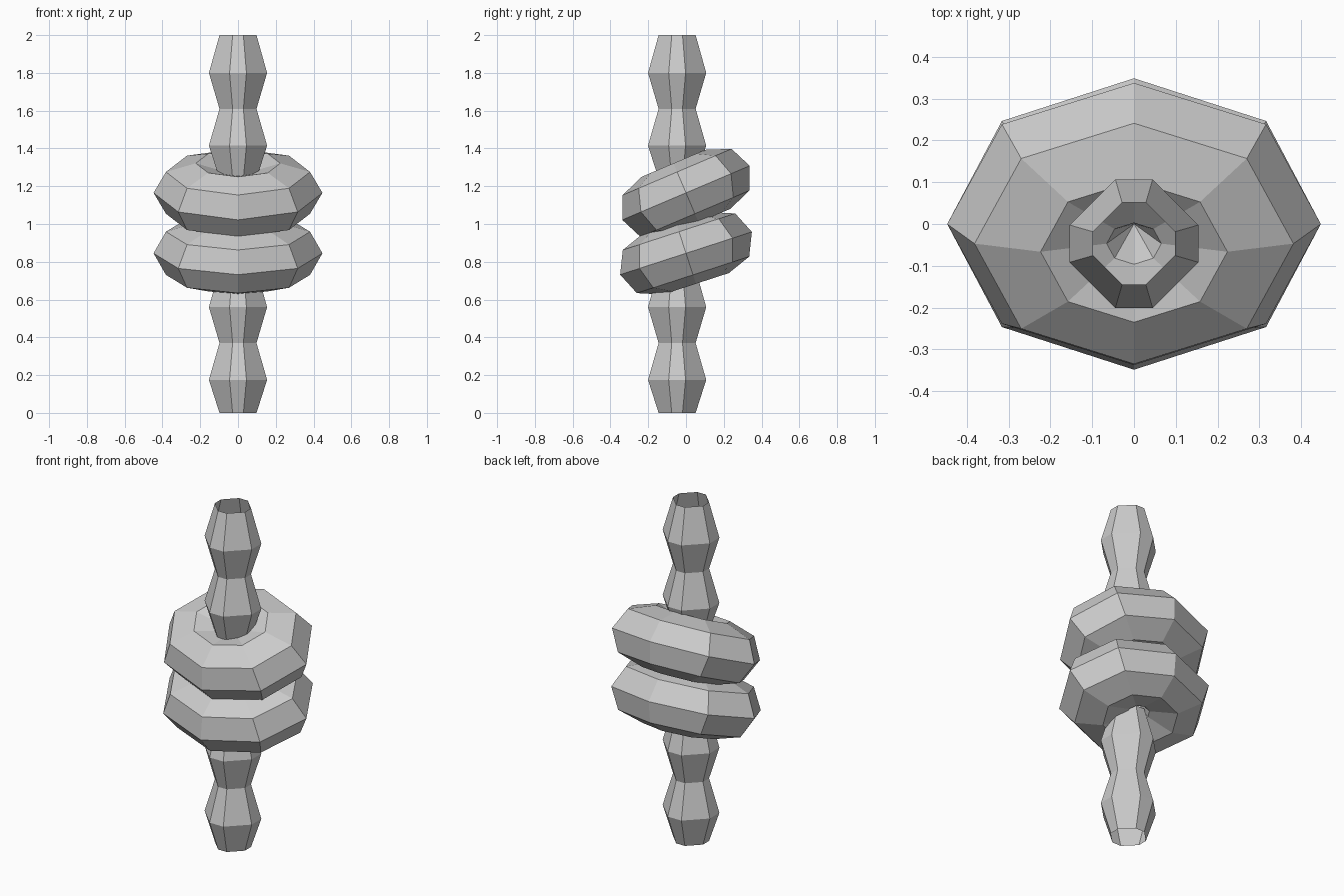
import bpy
import math

if "Cube" in bpy.data.objects:
    bpy.data.objects.remove(bpy.data.objects["Cube"])


def lathe(name, profile, directions):
    """Sweep a (radius, height) profile round the given unit outline."""
    n = len(directions)
    verts = [(r * dx, r * dy, z) for r, z in profile for dx, dy in directions]
    faces = []
    for i in range(len(profile) - 1):
        for j in range(n):
            k = (j + 1) % n
            faces.append((i * n + j, i * n + k, (i + 1) * n + k, (i + 1) * n + j))
    mesh = bpy.data.meshes.new(name)
    mesh.from_pydata(verts, [], faces)
    mesh.update()
    obj = bpy.data.objects.new(name, mesh)
    bpy.context.collection.objects.link(obj)
    return obj


# Wavy open posts: chamfered-square outline, same shape top and bottom
c = 0.29
outline = [(1, -c), (1, c), (c, 1), (-c, 1), (-1, c), (-1, -c), (-c, -1), (c, -1)]
post_profile = [(0.098, 0), (0.154, 0.175), (0.098, 0.37), (0.154, 0.56), (0.098, 0.76)]
for name, z in (("lower_post", 0.0), ("upper_post", 1.24)):
    post = lathe(name, post_profile, outline)
    post.location = (0, -0.047, z)

# Tilted ring bodies: eight-sided rings whose holes pinch shut at the centre
octagon = [(math.cos(j * math.pi / 4), math.sin(j * math.pi / 4)) for j in range(8)]
R = 0.2235
ring_profile = []
for i in range(9):
    a = -math.pi + i * math.pi / 4
    ring_profile.append((max(R + R * math.cos(a), 0.0005), R * math.sin(a)))
for name, z, tilt in (("lower_ring", 0.845, 18), ("upper_ring", 1.165, 23)):
    ring = lathe(name, ring_profile, octagon)
    ring.scale = (1, 0.82, 0.76)
    ring.rotation_euler = (math.radians(tilt), 0, 0)
    ring.location = (0, 0, z)
